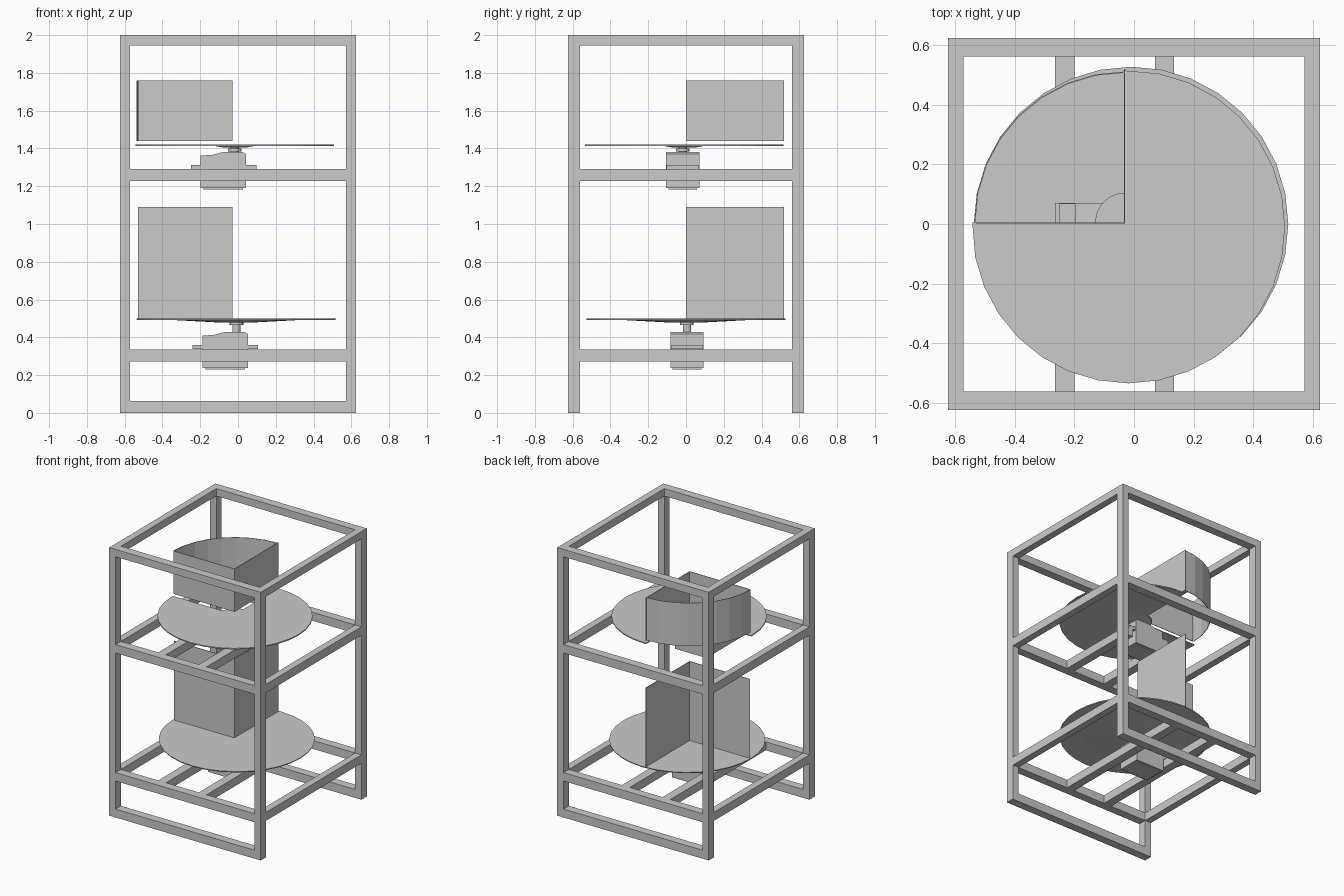
import bpy, bmesh, math
from mathutils import Matrix, Vector

cube = bpy.data.objects.get("Cube")
if cube:
    bpy.data.objects.remove(cube, do_unlink=True)

GREY = (0.6, 0.6, 0.6, 1)
mat = bpy.data.materials.new("plain_grey")
mat.use_nodes = True
mat.diffuse_color = GREY
mat.node_tree.nodes["Principled BSDF"].inputs["Base Color"].default_value = GREY


def finish(name, bm):
    bmesh.ops.recalc_face_normals(bm, faces=bm.faces)
    mesh = bpy.data.meshes.new(name)
    bm.to_mesh(mesh)
    bm.free()
    mesh.materials.append(mat)
    obj = bpy.data.objects.new(name, mesh)
    bpy.context.collection.objects.link(obj)


def box(name, x, y, z):
    bm = bmesh.new()
    size = Vector((x[1] - x[0], y[1] - y[0], z[1] - z[0]))
    mid = Vector((x[0] + x[1], y[0] + y[1], z[0] + z[1])) / 2
    bmesh.ops.create_cube(bm, size=1, matrix=Matrix.Translation(mid) @ Matrix.Diagonal(size).to_4x4())
    finish(name, bm)


def prism(name, outline, direction):
    """Extrude a flat outline of 3D points along a direction."""
    bm = bmesh.new()
    face = bm.faces.new([bm.verts.new(p) for p in outline])
    ext = bmesh.ops.extrude_face_region(bm, geom=[face], use_keep_orig=True)
    verts = [g for g in ext["geom"] if isinstance(g, bmesh.types.BMVert)]
    bmesh.ops.translate(bm, verts=verts, vec=direction)
    finish(name, bm)


def cylinder(name, x, y, z0, z1, r0, r1, sides):
    bm = bmesh.new()
    bmesh.ops.create_cone(bm, cap_ends=True, segments=sides, radius1=r0, radius2=r1,
                          depth=z1 - z0, matrix=Matrix.Translation((x, y, (z0 + z1) / 2)))
    finish(name, bm)


def arc(cx, cy, r, a0, a1, steps):
    angles = [math.radians(a0 + (a1 - a0) * i / steps) for i in range(steps + 1)]
    return [(cx + r * math.cos(a), cy + r * math.sin(a)) for a in angles]


# Frame: outer half size, tube widths and rail heights
H, TX, TY = 0.625, 0.052, 0.063
LEVELS = {"bottom": (0, 0.063), "lower": (0.272, 0.335), "middle": (1.227, 1.29), "top": (1.945, 2)}
for sx, side in ((1, "left"), (-1, "right")):
    xs = sorted((sx * H, sx * (H - TX)))
    for sy, end in ((-1, "front"), (1, "back")):
        box(f"{end}_{side}_post", xs, sorted((sy * H, sy * (H - TY))), (0, 2))
    for level in ("lower", "middle", "top"):
        box(f"{side}_{level}_rail", xs, (TY - H, H - TY), LEVELS[level])
for sy, end in ((-1, "front"), (1, "back")):
    for level, z in LEVELS.items():
        box(f"{end}_{level}_rail", (TX - H, H - TX), sorted((sy * H, sy * (H - TY))), z)

# Motor support bars: full length below, cantilevered above
for label, x in (("right", (-0.265, -0.2)), ("left", (0.07, 0.135))):
    box(f"lower_{label}_support_bar", x, (TY - H, H - TY), LEVELS["lower"])
    box(f"middle_{label}_support_bar", x, (TY - H, 0.07), LEVELS["middle"])


# Motor: body with sloped cap, mounting tabs, shaft and hub
def motor(prefix, cx, cy, z, disc_z):
    w = 0.088
    profile = [(-0.18, -0.1), (0.06, -0.1), (0.06, 0.08), (0.045, 0.09),
               (-0.065, 0.09), (-0.12, 0.076), (-0.18, 0.072)]
    prism(f"{prefix}_motor_body", [(cx + a, cy - w, z + b) for a, b in profile], (0, 2 * w, 0))
    box(f"{prefix}_motor_foot", (cx - 0.165, cx + 0.045), (cy - w + 0.012, cy + w - 0.012),
        (z - 0.107, z - 0.1))
    box(f"{prefix}_motor_tabs", (cx - 0.232, cx + 0.115), (cy - w + 0.003, cy + w - 0.003),
        (z, z + 0.022))
    cylinder(f"{prefix}_motor_shaft", cx, cy, z + 0.09, disc_z - 0.01, 0.022, 0.022, 16)
    cylinder(f"{prefix}_motor_hub", cx, cy, disc_z - 0.035, disc_z - 0.02, 0.036, 0.036, 16)


motor("upper", -0.018, -0.017, 1.29, 1.42)
motor("lower", -0.008, 0.005, 0.337, 0.5)

# Lower turntable: full shallow dish
R = 0.528
cylinder("lower_turntable", -0.01, 0, 0.493, 0.5, R - 0.002, R, 32)
cylinder("lower_turntable_dish", -0.01, 0, 0.479, 0.493, 0.1, 0.36, 32)

# Upper turntable: one quarter open apart from the round hub
cx, cy = -0.018, -0.01
X, Y, T = -0.03, 0.005, 0.004
outer = arc(cx, cy, R - 0.003, -180, 90, 24)
hub = arc(X, Y, 0.1, 90, 180, 8)
outline = [(outer[0][0], Y)] + outer[1:-1] + [(X, outer[-1][1])] + hub
prism("upper_turntable", [(x, y, 1.412) for x, y in outline], (0, 0, 0.008))
cylinder("upper_turntable_dish", cx, cy, 1.405, 1.412, 0.06, 0.1, 32)

# Hoppers: thin walls meeting at the centre, the upper one closed by a curved wall
for prefix, z in (("lower", (0.5, 1.09)), ("upper", (1.44, 1.76))):
    box(f"{prefix}_hopper_front_wall", (X - 0.5, X), (Y - T, Y), z)
    box(f"{prefix}_hopper_side_wall", (X - T, X), (Y, Y + 0.515), z)
curve = arc(X, Y, 0.507, 90, 180, 8) + arc(X, Y, 0.503, 180, 90, 8)
prism("upper_hopper_curved_wall", [(x, y, 1.44) for x, y in curve], (0, 0, 0.32))
